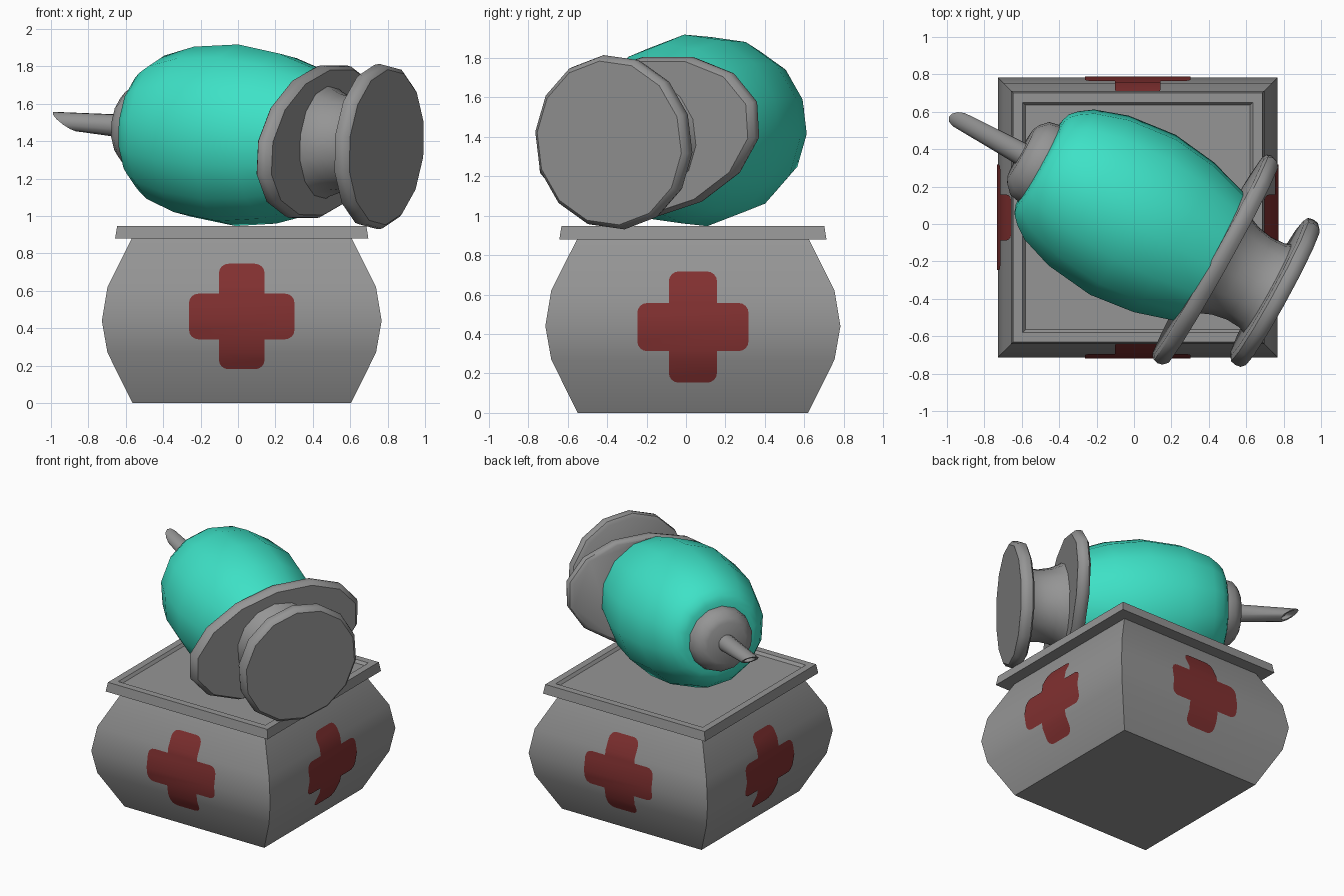
import bpy, bmesh, math
from mathutils import Matrix, Vector

if "Cube" in bpy.data.objects:
    bpy.data.objects.remove(bpy.data.objects["Cube"])

CX, CY = 0.02, 0.035
SIDES = 14


def material(name, rgb):
    m = bpy.data.materials.new(name)
    m.diffuse_color = (*rgb, 1)
    m.use_nodes = True
    m.node_tree.nodes["Principled BSDF"].inputs["Base Color"].default_value = m.diffuse_color
    return m


GREY = material("grey", (0.30, 0.30, 0.30))
TEAL = material("teal", (0.048, 0.76, 0.57))
RED = material("dark red", (0.22, 0.03, 0.03))


def finish(bm, name, mat, matrix, angle=40, fix=True):
    if fix:
        bmesh.ops.recalc_face_normals(bm, faces=bm.faces)
    me = bpy.data.meshes.new(name)
    bm.to_mesh(me)
    bm.free()
    me.materials.append(mat)
    me.shade_smooth()
    me.set_sharp_from_angle(angle=math.radians(angle))
    ob = bpy.data.objects.new(name, me)
    ob.matrix_world = matrix
    bpy.context.collection.objects.link(ob)
    return ob


def loft(name, rings, mat, matrix, angle=40):
    """Skin a list of equal-length point rings and cap both ends."""
    bm = bmesh.new()
    loops = [[bm.verts.new(p) for p in ring] for ring in rings]
    n = len(loops[0])
    for a, b in zip(loops, loops[1:]):
        for i in range(n):
            j = (i + 1) % n
            bm.faces.new((a[i], a[j], b[j], b[i]))
    bm.faces.new(loops[0])
    bm.faces.new(loops[-1])
    return finish(bm, name, mat, matrix, angle)


def square_rings(profile):
    return [[(sx * h, sy * h, z) for sx, sy in ((-1, -1), (1, -1), (1, 1), (-1, 1))]
            for h, z in profile]


def round_rings(profile, wide=1.0, tall=1.0, n=SIDES, phase=6.5):
    """Rings around the local x axis from (position, radius) pairs."""
    rings = []
    for s, r in profile:
        ring = []
        for i in range(n):
            t = math.radians(phase) + 2 * math.pi * i / n
            ring.append((s, wide * r * math.cos(t), tall * r * math.sin(t)))
        rings.append(ring)
    return rings


# ---- box ----
base = Matrix.Translation((CX, CY, 0))
BODY = [(0.584, 0.0), (0.718, 0.27), (0.748, 0.44), (0.718, 0.62), (0.585, 0.885)]
loft("box_body", square_rings(BODY), GREY, base)
loft("box_lid", square_rings([(0.56, 0.88), (0.677, 0.88), (0.666, 0.948),
                              (0.615, 0.948), (0.60, 0.928)]), GREY, base, 30)


# ---- crosses, bent to follow the box sides ----
def body_half(z):
    for (h0, z0), (h1, z1) in zip(BODY, BODY[1:]):
        if z <= z1:
            return h0 + (h1 - h0) * (z - z0) / (z1 - z0)
    return BODY[-1][0]


def cross_outline(w=0.122, reach=0.282, r=0.05):
    pts = []
    for k in range(4):
        c, s = round(math.cos(k * math.pi / 2)), round(math.sin(k * math.pi / 2))
        arm = []
        for sign, start in ((-1, -90), (1, 0)):      # two rounded arm corners
            for i in range(5):
                t = math.radians(start + i * 22.5)
                arm.append((reach - r + r * math.cos(t), sign * (w - r) + r * math.sin(t)))
        arm.append((w, w))                           # inner corner
        pts += [(x * c - y * s, x * s + y * c) for x, y in arm]
    return pts


for k, side in enumerate(("front", "right", "back", "left")):
    zc = 0.435 if k % 2 else 0.463
    bm = bmesh.new()
    bm.faces.new([bm.verts.new((x, 0, zc + z)) for x, z in cross_outline()])
    for _, level in BODY[1:-1]:
        bmesh.ops.bisect_plane(bm, geom=bm.verts[:] + bm.edges[:] + bm.faces[:],
                               plane_co=(0, 0, level), plane_no=(0, 0, 1))
    for v in bm.verts:
        v.co.y = -body_half(v.co.z) - 0.005
    finish(bm, side + "_cross", RED,
           base @ Matrix.Rotation(k * math.pi / 2, 4, 'Z'), fix=False)

# ---- syringe lying on the lid, along local x ----
lay = (Matrix.Translation((CX, CY, 1.43))
       @ Matrix.Rotation(math.radians(-28.7), 4, 'Z')
       @ Matrix.Rotation(math.radians(4), 4, 'Y')
       @ Matrix.Rotation(math.radians(12), 4, 'X'))

loft("barrel", round_rings([(-0.605, 0.22), (-0.60, 0.27), (-0.585, 0.31), (-0.55, 0.347),
                            (-0.48, 0.397), (-0.30, 0.458), (-0.03, 0.489),
                            (0.22, 0.458), (0.45, 0.388)]), TEAL, lay, 60)
loft("nozzle_collar", round_rings([(-0.715, 0.15), (-0.70, 0.18), (-0.66, 0.222),
                                   (-0.60, 0.235), (-0.57, 0.235)]), GREY, lay, 50)

# wide oval finger grip
loft("finger_flange", round_rings([(0.43, 0.95), (0.445, 0.99), (0.47, 1.0), (0.495, 0.99),
                                   (0.52, 0.95)], 0.655, 0.405), GREY, lay)
loft("plunger_neck", round_rings([(0.50, 0.315), (0.54, 0.29), (0.60, 0.266), (0.68, 0.252),
                                  (0.76, 0.257), (0.81, 0.28)]), GREY, lay)
loft("plunger_disc", round_rings([(0.79, 0.41), (0.805, 0.438), (0.835, 0.445),
                                  (0.865, 0.44), (0.885, 0.418)]), GREY, lay)

# needle with a slanted hollow tip
rings = round_rings([(-0.69, 0.064), (-1.0, 0.048), (-1.0, 0.034), (-0.95, 0.032)], n=12)
for ring in rings[1:]:
    for i, (s, y, z) in enumerate(ring):
        ring[i] = (s - 0.075 * (1 + z / 0.048), y, z)
loft("needle", rings, GREY, lay)
